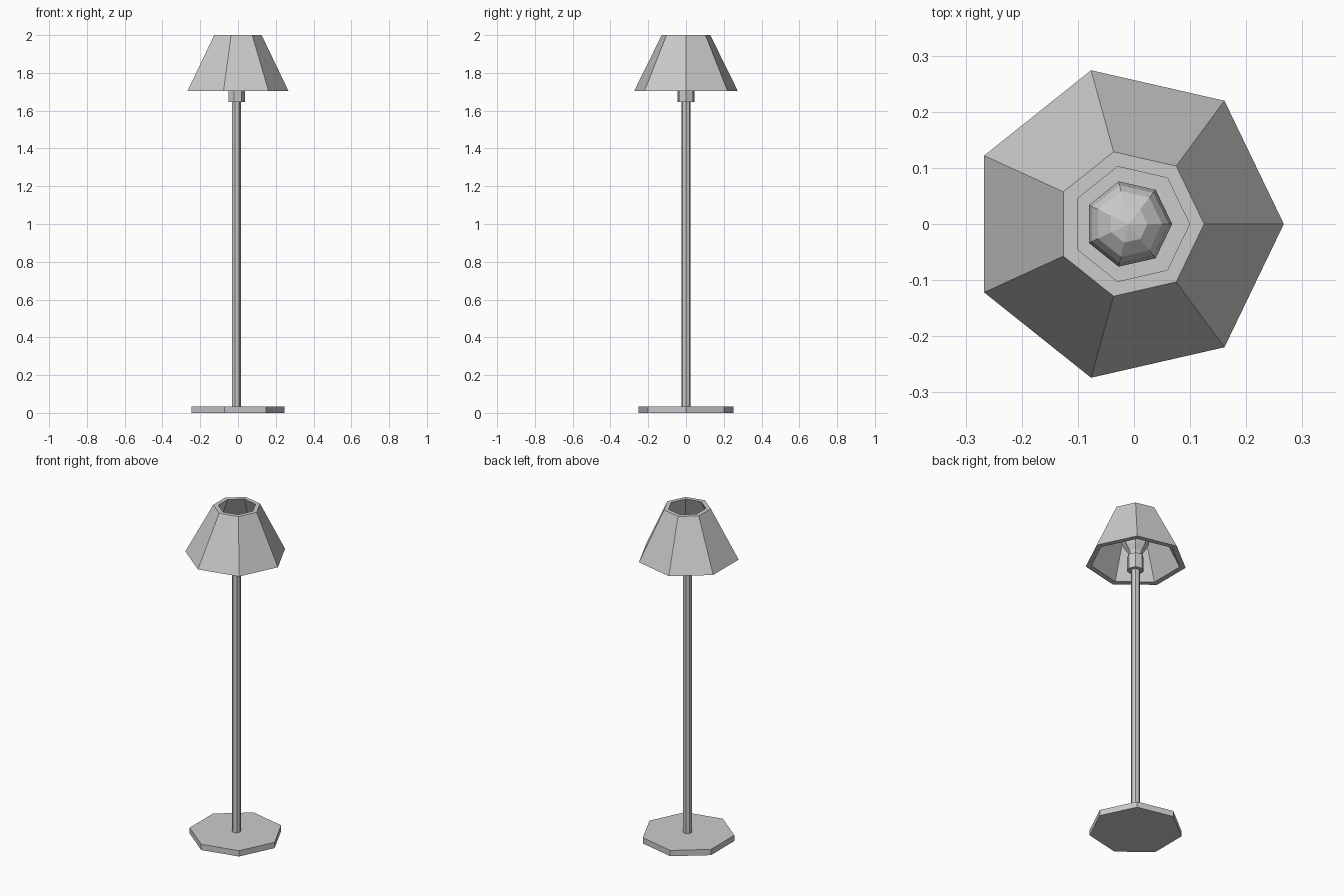
import bpy
import bmesh
from math import cos, sin, tau

if "Cube" in bpy.data.objects:
    bpy.data.objects.remove(bpy.data.objects["Cube"])

SIDES = 7


def lathe(name, profile, closed=False):
    """Seven-sided stack of (radius, z, centre x) rings; radius 0 makes a tip."""
    bm = bmesh.new()
    rings = []
    for r, z, cx in profile:
        if r == 0:
            rings.append([bm.verts.new((cx, 0, z))] * SIDES)
        else:
            rings.append([bm.verts.new((cx + r * cos(tau * i / SIDES),
                                        r * sin(tau * i / SIDES), z))
                          for i in range(SIDES)])
    pairs = list(zip(rings, rings[1:]))
    if closed:
        pairs.append((rings[-1], rings[0]))
    for a, b in pairs:
        for i in range(SIDES):
            j = (i + 1) % SIDES
            corners = list(dict.fromkeys((a[i], a[j], b[j], b[i])))
            bm.faces.new(corners)
    # Flat end caps
    if not closed:
        for ring in (rings[0], rings[-1]):
            if ring[0] is not ring[1]:
                bm.faces.new(ring)
    bmesh.ops.recalc_face_normals(bm, faces=bm.faces)
    mesh = bpy.data.meshes.new(name)
    bm.to_mesh(mesh)
    bm.free()
    obj = bpy.data.objects.new(name, mesh)
    bpy.context.collection.objects.link(obj)
    return obj


C = -0.01  # axis of the pole and bulb

# Foot plate
lathe("base", [(0.258, 0, -0.013), (0.258, 0.035, -0.013)])

# Upright
lathe("pole", [(0.025, 0.035, C), (0.025, 1.65, C)])

# Bulb holder
lathe("socket", [(0.046, 1.645, C), (0.046, 1.735, C)])

# Bulb: narrow neck flaring into a dome
lathe("bulb", [(0.036, 1.735, C), (0.042, 1.76, C), (0.062, 1.79, C),
               (0.078, 1.825, C), (0.072, 1.86, C), (0.06, 1.88, C),
               (0.034, 1.9, C), (0, 1.908, C)])

# Thick-walled open lampshade
lathe("shade", [(0.281, 1.705, -0.014), (0.132, 2.0, -0.007),
                (0.105, 2.0, -0.006), (0.248, 1.705, -0.013)], closed=True)
